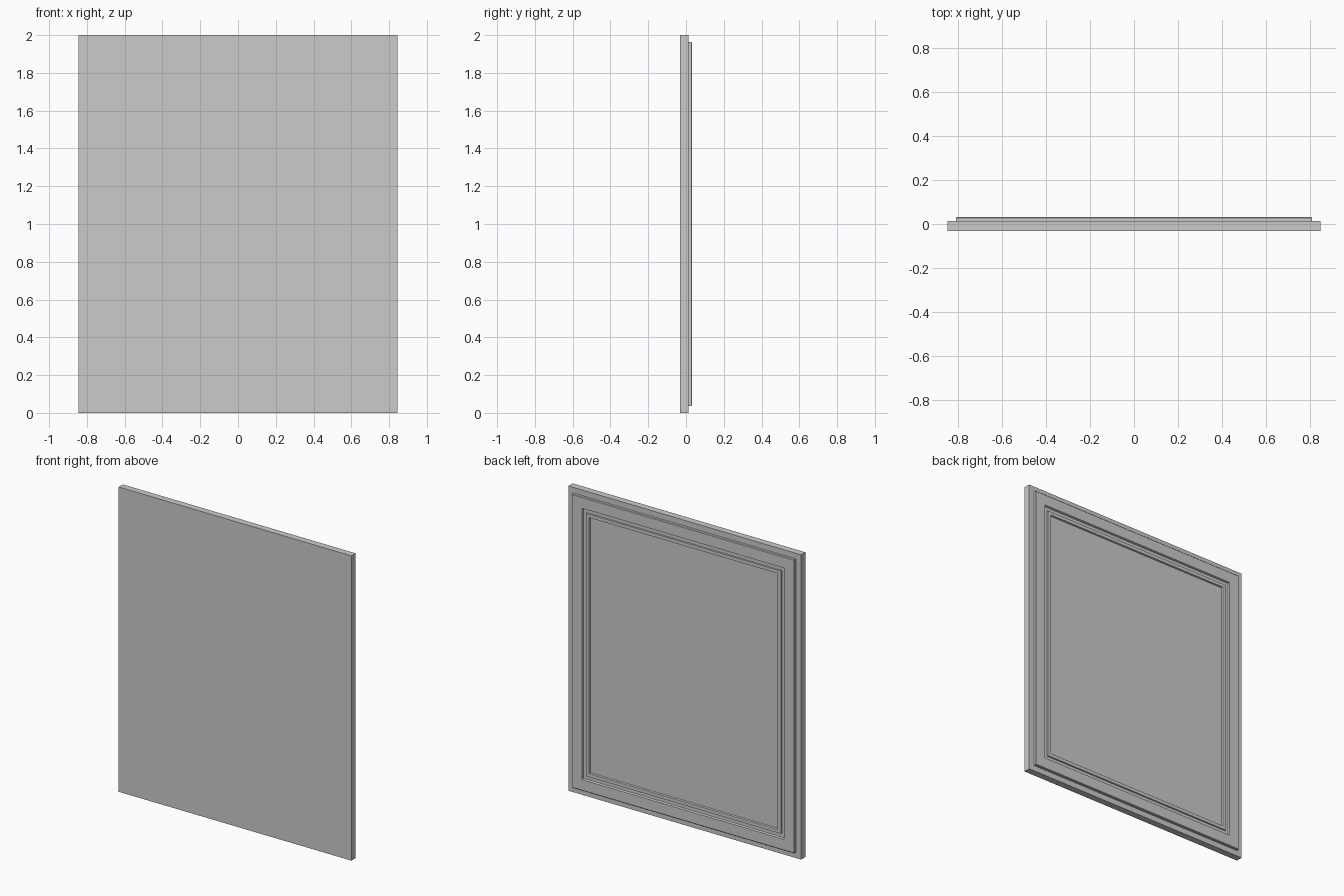
import bpy, bmesh

if "Cube" in bpy.data.objects:
    bpy.data.objects.remove(bpy.data.objects["Cube"])

HALF_W, HEIGHT = 0.845, 2.0


def stepped_panel(name, y_back, profile):
    """Nested rectangles: profile is (inset from slab edge, y), capped at both ends."""
    bm = bmesh.new()
    loops = []
    for inset, y in profile:
        x, z0, z1 = HALF_W - inset, inset, HEIGHT - inset
        loops.append([bm.verts.new((px, y, pz)) for px, pz in
                      ((-x, z0), (x, z0), (x, z1), (-x, z1))])
    for a, b in zip(loops, loops[1:]):
        for i in range(4):
            j = (i + 1) % 4
            bm.faces.new((a[i], a[j], b[j], b[i]))
    bm.faces.new(loops[0])
    bm.faces.new(loops[-1])
    bmesh.ops.recalc_face_normals(bm, faces=bm.faces)
    me = bpy.data.meshes.new(name)
    bm.to_mesh(me)
    bm.free()
    ob = bpy.data.objects.new(name, me)
    bpy.context.collection.objects.link(ob)
    return ob


# Door panel: slab, raised frame, groove, thin rim and sunken centre
stepped_panel("door_panel", 0.03, [
    (0.0, -0.031), (0.0, 0.013),        # slab
    (0.037, 0.013), (0.037, 0.028), (0.040, 0.031),   # raised frame
    (0.110, 0.031), (0.114, 0.019),     # groove wall
    (0.136, 0.019), (0.138, 0.027),     # rim
    (0.160, 0.027), (0.163, 0.017),     # sunken centre
])
